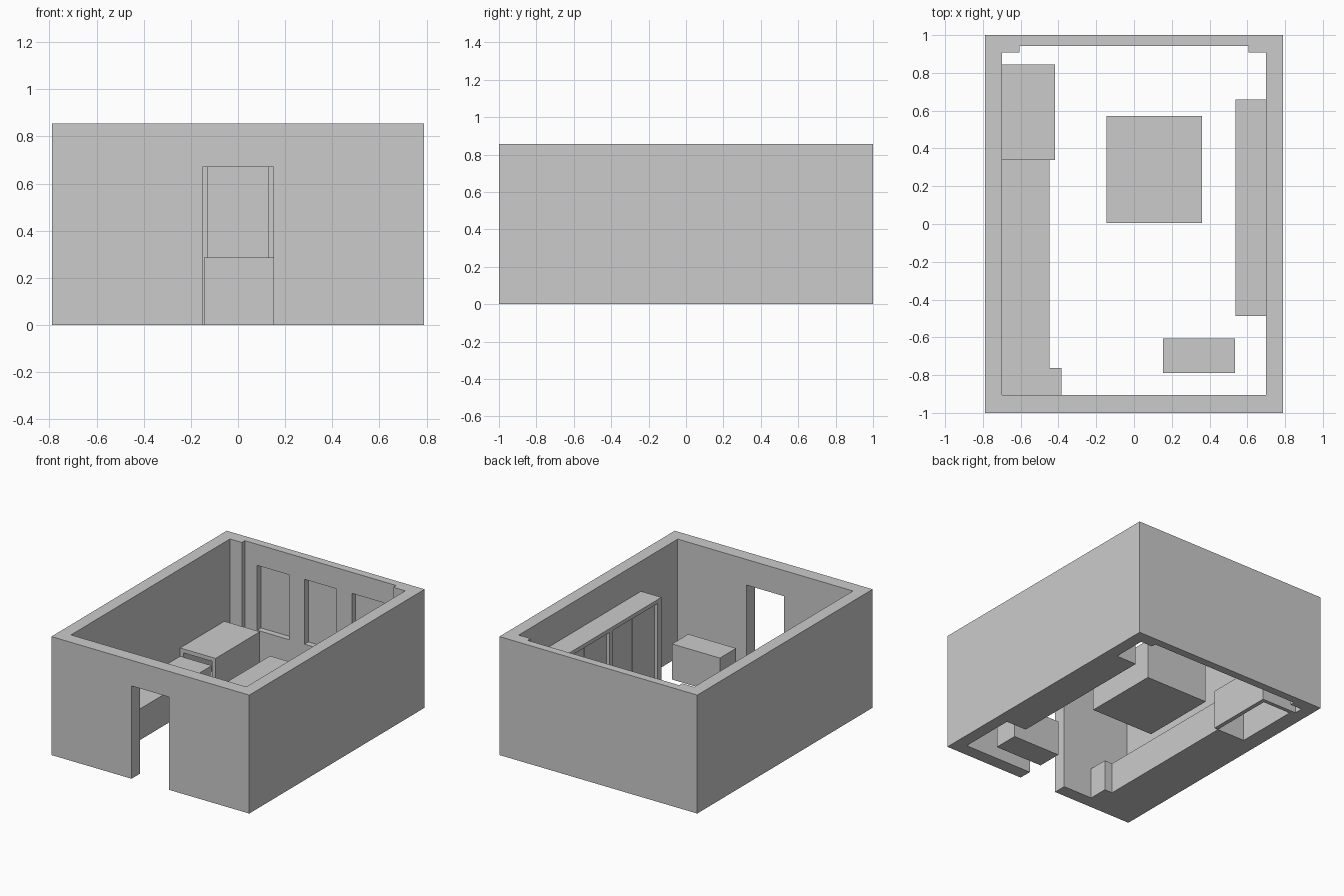
import bpy
import bmesh

cube = bpy.data.objects.get("Cube")
if cube:
    bpy.data.objects.remove(cube, do_unlink=True)

grey = bpy.data.materials.new("plain_grey")
grey.use_nodes = True
colour = (0.6, 0.6, 0.6, 1)
grey.diffuse_color = colour
grey.node_tree.nodes["Principled BSDF"].inputs["Base Color"].default_value = colour


def prism(name, outline, z0, z1):
    """Extrude a floor outline from z0 up to z1."""
    bm = bmesh.new()
    base = bm.faces.new([bm.verts.new((x, y, z0)) for x, y in outline])
    top = bmesh.ops.extrude_face_region(bm, geom=[base])["geom"]
    moved = [v for v in top if isinstance(v, bmesh.types.BMVert)]
    bmesh.ops.translate(bm, vec=(0, 0, z1 - z0), verts=moved)
    bmesh.ops.recalc_face_normals(bm, faces=bm.faces)
    mesh = bpy.data.meshes.new(name)
    bm.to_mesh(mesh)
    bm.free()
    mesh.materials.append(grey)
    obj = bpy.data.objects.new(name, mesh)
    bpy.context.collection.objects.link(obj)
    return obj


def box(name, x, y, z):
    outline = [(x[0], y[0]), (x[1], y[0]), (x[1], y[1]), (x[0], y[1])]
    return prism(name, outline, *z)


def carve(obj, cutters):
    """Cut each helper out of the object, then remove the helpers."""
    for cutter in cutters:
        cutter.hide_render = True
        mod = obj.modifiers.new("cut", "BOOLEAN")
        mod.operation = "DIFFERENCE"
        mod.solver = "EXACT"
        mod.object = cutter
    graph = bpy.context.evaluated_depsgraph_get()
    mesh = bpy.data.meshes.new_from_object(obj.evaluated_get(graph))
    obj.modifiers.clear()
    obj.data = mesh
    for cutter in cutters:
        bpy.data.objects.remove(cutter, do_unlink=True)


# Room walls: open above and below, corner piers at the back
walls = box("room_walls", (-0.79, 0.79), (-1, 1), (0, 0.855))
right_half = [(0.7, -0.905), (0.7, 0.908), (0.605, 0.908), (0.605, 0.942)]
room_outline = right_half + [(-x, y) for x, y in reversed(right_half)]
cutters = [
    prism("room_cutter", room_outline, -0.1, 1),
    box("door_cutter", (-0.15, 0.15), (-1.1, -0.8), (-0.1, 0.67)),
]
# Three shallow niches in the back wall
for cx in (-0.378, 0, 0.378):
    cutters.append(box("niche_cutter", (cx - 0.128, cx + 0.128), (0.9, 0.985), (0.235, 0.703)))
carve(walls, cutters)

# Long counter with a wider end block
counter_outline = [(-0.7, -0.905), (-0.385, -0.905), (-0.385, -0.762),
                   (-0.448, -0.762), (-0.448, 0.34), (-0.7, 0.34)]
prism("counter", counter_outline, 0, 0.225)

# Hollow housing at the end of the counter, open below and at the front
housing = box("counter_housing", (-0.7, -0.417), (0.34, 0.845), (0, 0.285))
carve(housing, [box("housing_cutter", (-0.672, -0.447), (0.2, 0.817), (-0.1, 0.257))])

# Free-standing blocks
box("centre_table", (-0.145, 0.36), (0.005, 0.573), (0, 0.287))
box("door_bench", (0.153, 0.535), (-0.79, -0.605), (0, 0.257))

# Tall cabinet with two framed bays, each holding a pair of doors
y0, y1, frame = -0.487, 0.658, 0.043
mid = (y0 + y1) / 2
cabinet = box("cabinet", (0.537, 0.7), (y0, y1), (0, 0.638))
bays = [(y0 + frame, mid - frame / 2), (mid + frame / 2, y1 - frame)]
cutters = [box("bay_cutter", (0.4, 0.57), bay, (0.03, 0.61)) for bay in bays]
carve(cabinet, cutters)
for bay in bays:
    seam = sum(bay) / 2
    for a, b in ((bay[0], seam - 0.003), (seam + 0.003, bay[1])):
        box("cabinet_door", (0.561, 0.57), (a, b), (0.03, 0.61))
